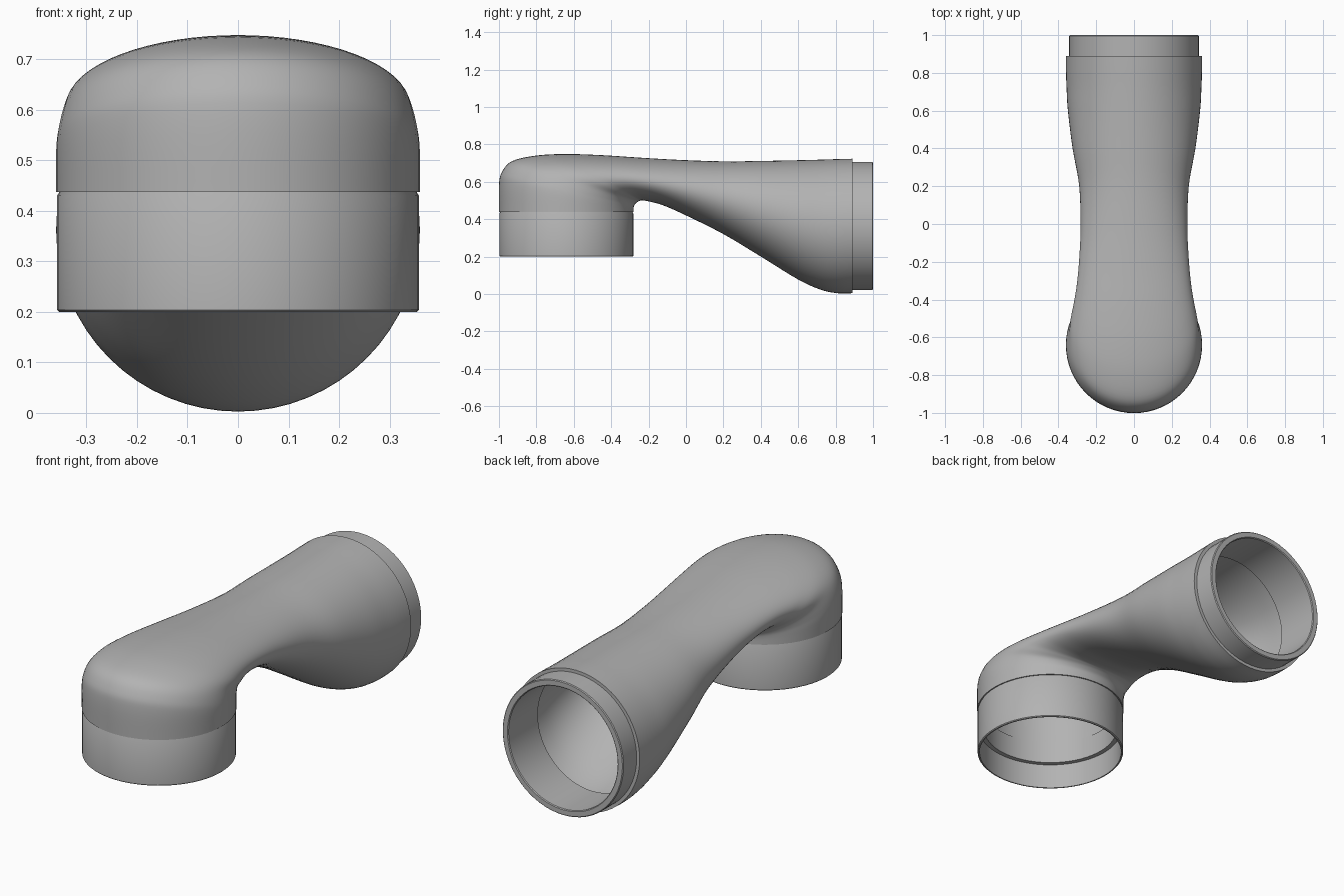
import bpy, bmesh, math
from mathutils import Matrix, Vector

cube = bpy.data.objects.get("Cube")
if cube:
    bpy.data.objects.remove(cube, do_unlink=True)

SIDES = 64
grey = bpy.data.materials.new("duct_grey")
grey.use_nodes = True
grey.diffuse_color = (0.45, 0.45, 0.45, 1)
grey.node_tree.nodes["Principled BSDF"].inputs["Base Color"].default_value = (0.45, 0.45, 0.45, 1)


def skin(name, rings):
    """Join rings of points into a closed, hollow, smooth-shaded tube."""
    bm = bmesh.new()
    loops = [[bm.verts.new(p) for p in ring] for ring in rings]
    for a, b in zip(loops, loops[1:] + loops[:1]):
        for i in range(SIDES):
            j = (i + 1) % SIDES
            bm.faces.new((a[i], a[j], b[j], b[i]))
    bmesh.ops.recalc_face_normals(bm, faces=bm.faces)
    mesh = bpy.data.meshes.new(name)
    bm.to_mesh(mesh)
    bm.free()
    mesh.materials.append(grey)
    obj = bpy.data.objects.new(name, mesh)
    bpy.context.collection.objects.link(obj)
    bpy.ops.object.select_all(action="DESELECT")
    obj.select_set(True)
    bpy.context.view_layer.objects.active = obj
    bpy.ops.object.shade_smooth_by_angle(angle=math.radians(35))


def ellipse(section, wall=0.0):
    """Oval ring between a low and a high point of the side outline."""
    by, bz, ty, tz, width = section
    low, high = Vector((0, by, bz)), Vector((0, ty, tz))
    half = (high - low) / 2
    half -= half.normalized() * wall
    side = Vector((width - wall, 0, 0))
    angles = [math.tau * i / SIDES for i in range(SIDES)]
    return [(low + high) / 2 + half * math.cos(a) + side * math.sin(a) for a in angles]


def smooth(points, steps):
    """Catmull-Rom interpolation through the sections."""
    pts = [points[0]] + points + [points[-1]]
    out = []
    for p, q, r, s in zip(pts, pts[1:], pts[2:], pts[3:]):
        for k in range(steps):
            t = k / steps
            out.append([0.5 * (2 * b + (c - a) * t + (2 * a - 5 * b + 4 * c - d) * t**2
                               + (3 * b - a - 3 * c + d) * t**3)
                        for a, b, c, d in zip(p, q, r, s)])
    return out + [points[-1]]


def lathe(name, profile, frame):
    """Revolve a closed (radius, height) profile."""
    skin(name, [[frame @ Vector((r * math.cos(math.tau * i / SIDES),
                                 r * math.sin(math.tau * i / SIDES), h))
                 for i in range(SIDES)] for r, h in profile])


# Curved body: low y, low z, high y, high z, half width
sections = smooth([
    (-0.28, 0.437, -1.0, 0.437, 0.36),
    (-0.28, 0.46, -1.0, 0.58, 0.36),
    (-0.275, 0.477, -0.985, 0.65, 0.355),
    (-0.262, 0.49, -0.93, 0.71, 0.345),
    (-0.25, 0.497, -0.8, 0.74, 0.336),
    (-0.235, 0.5, -0.64, 0.748, 0.32),
    (-0.2, 0.495, -0.45, 0.742, 0.303),
    (-0.12, 0.473, -0.25, 0.729, 0.29),
    (0.0, 0.42, -0.04, 0.717, 0.283),
    (0.2, 0.32, 0.2, 0.709, 0.29),
    (0.4, 0.2, 0.4, 0.711, 0.325),
    (0.6, 0.077, 0.6, 0.715, 0.35),
    (0.72, 0.023, 0.72, 0.718, 0.357),
    (0.81, 0.004, 0.81, 0.721, 0.36),
    (0.89, 0.004, 0.89, 0.723, 0.36)], 5)
skin("duct_body", [ellipse(s) for s in sections]
     + [ellipse(s, 0.03) for s in reversed(sections)])

# Lower socket with an inner stop ledge
lathe("lower_collar", [(0.354, 0.2), (0.358, 0.204), (0.358, 0.43), (0.354, 0.437),
                       (0.354, 0.445), (0.325, 0.445), (0.325, 0.33), (0.348, 0.33),
                       (0.348, 0.2)],
      Matrix.Translation((0, -0.64, 0)))

# Rear sleeve fitted inside the wide end
lathe("rear_sleeve", [(0.343, 0.882), (0.343, 0.996), (0.339, 1.0), (0.314, 1.0),
                      (0.31, 0.996), (0.31, 0.76), (0.323, 0.76), (0.326, 0.882)],
      Matrix.Translation((0, 0, 0.3635)) @ Matrix.Rotation(-math.pi / 2, 4, "X"))
